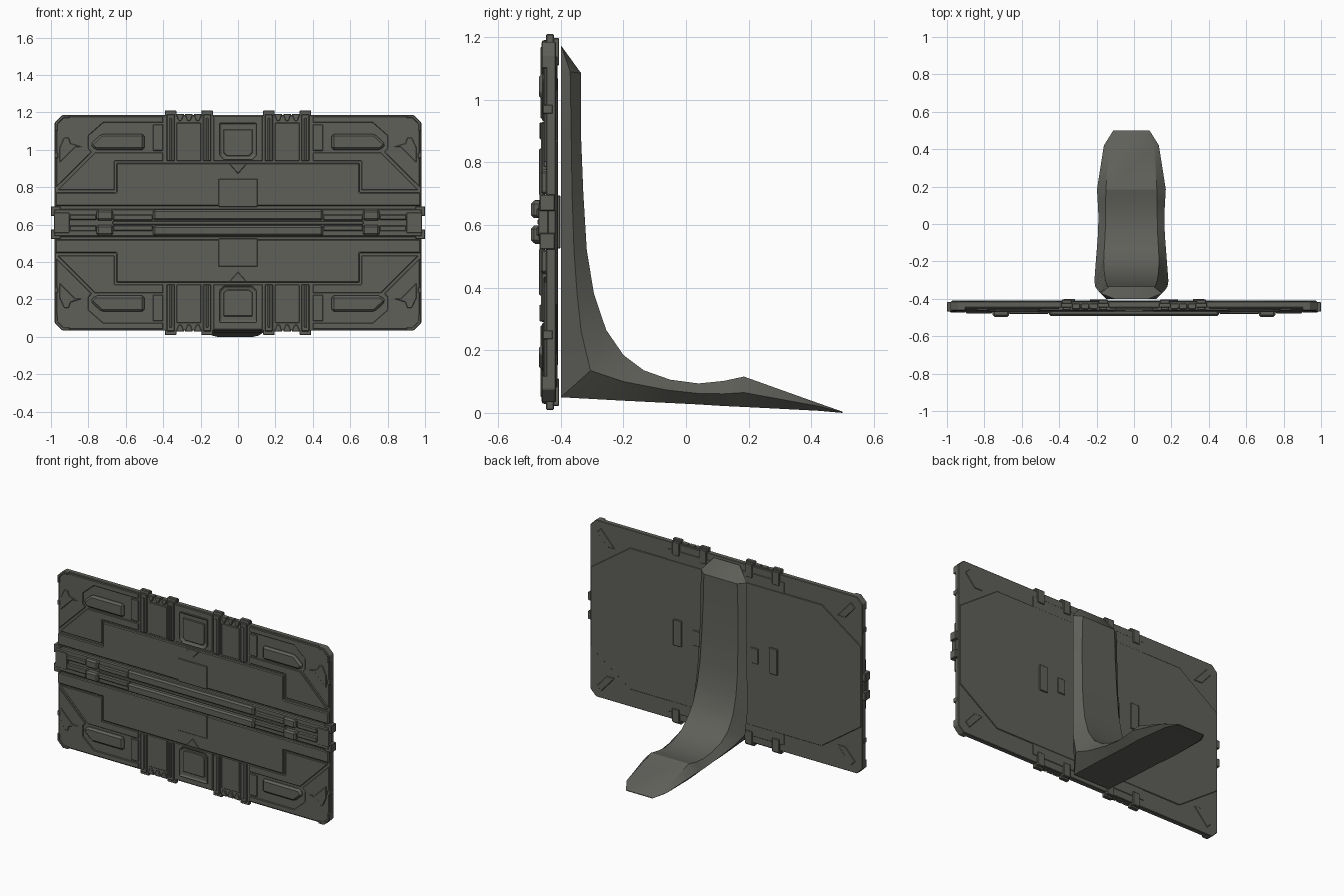
import bpy, bmesh, math

MID = 0.61   # height of the panel's horizontal symmetry line
grey = bpy.data.materials.new("dark olive grey")
grey.diffuse_color = (0.115, 0.117, 0.102, 1)


def finish(name, bm, bevel=0.0, smooth=False):
    bmesh.ops.recalc_face_normals(bm, faces=bm.faces[:])
    me = bpy.data.meshes.new(name)
    bm.to_mesh(me)
    bm.free()
    me.materials.append(grey)
    ob = bpy.data.objects.new(name, me)
    bpy.context.collection.objects.link(ob)
    if bevel:
        m = ob.modifiers.new("edge chamfer", 'BEVEL')
        m.width, m.segments, m.limit_method = bevel, 1, 'ANGLE'
    if smooth:
        bpy.context.view_layer.objects.active = ob
        ob.select_set(True)
        bpy.ops.object.shade_smooth_by_angle(angle=math.radians(28))
        ob.select_set(False)
    return ob


def plate(name, pts, y0, y1, mx=False, mz=False, bevel=0.003, recess=None):
    """Extrude an (x, height above MID) outline from y0 (front) to y1, with mirrored copies."""
    bm = bmesh.new()
    fronts = []
    for sx in ((1, -1) if mx else (1,)):
        for sz in ((1, -1) if mz else (1,)):
            f = [bm.verts.new((sx * x, y0, MID + sz * v)) for x, v in pts]
            b = [bm.verts.new((sx * x, y1, MID + sz * v)) for x, v in pts]
            fronts.append(bm.faces.new(f))
            bm.faces.new(b[::-1])
            for i in range(len(pts)):
                j = (i + 1) % len(pts)
                bm.faces.new((f[i], b[i], b[j], f[j]))
    bmesh.ops.recalc_face_normals(bm, faces=bm.faces[:])
    if recess:   # sunken centre: (rim width, depth)
        bmesh.ops.inset_individual(bm, faces=fronts, thickness=recess[0])
        bmesh.ops.translate(bm, verts=list({v for f in fronts for v in f.verts}),
                            vec=(0, recess[1], 0))
    return finish(name, bm, bevel)


def rect(x0, x1, v0, v1):
    return [(x0, v0), (x1, v0), (x1, v1), (x0, v1)]


# ---- Panel core and rear octagonal cover
plate("panel_core", [(-.98, -.535), (-.94, -.575), (.94, -.575), (.98, -.535),
                     (.98, .535), (.94, .575), (-.94, .575), (-.98, .535)], -.447, -.415)
plate("rear_cover", [(-.975, -.26), (-.69, -.46), (.69, -.46), (.975, -.26),
                     (.975, .26), (.69, .46), (-.69, .46), (-.975, .26)], -.417, -.409)
plate("rear_cover_step", rect(-.42, .42, .45, .53), -.417, -.411, mz=True)
plate("rear_corner_rib", [(.80, .42), (.86, .42), (.93, .50), (.90, .53)],
      -.417, -.411, True, True)
plate("rear_large_slot", rect(.315, .375, -.085, .085), -.415, -.401, True,
      recess=(.012, -.006))
plate("rear_small_slot", rect(.18, .235, -.05, .05), -.415, -.403, True,
      recess=(.012, -.006))

# ---- Front plates
plate("stepped_plate", [(-.975, .09), (.975, .09), (.975, .162), (.65, .162), (.65, .32),
                        (-.65, .32), (-.65, .162), (-.975, .162)], -.464, -.44, mz=True,
      bevel=.005)
plate("corner_inner_plate", [(.40, .33), (.66, .33), (.66, .175), (.965, .175),
                             (.765, .375), (.40, .375)], -.455, -.44, True, True)
plate("corner_outer_plate", [(.972, .19), (.972, .53), (.935, .568), (.40, .568), (.40, .535),
                             (.72, .535), (.80, .465), (.80, .40), (.782, .378)],
      -.455, -.44, True, True)
plate("corner_side_plate", rect(.40, .455, .385, .525), -.455, -.44, True, True)
plate("corner_wedge", [(.50, .39), (.765, .39), (.79, .42), (.73, .475), (.50, .475)],
      -.470, -.44, True, True, bevel=.012)
plate("corner_strut", [(.83, .405), (.87, .405), (.955, .32), (.955, .40), (.93, .455),
                       (.905, .455), (.895, .425)], -.460, -.45, True, True)
plate("corner_guard", [(.90, .575), (.94, .575), (.98, .535), (.98, .49), (.965, .49),
                       (.965, .528), (.932, .56), (.90, .56)], -.462, -.42, True, True)
plate("corner_pin", rect(.962, .982, .345, .375), -.459, -.425, True, True)

# ---- Vertical straps with their clips at the panel rim
for x0, x1, tag in ((.140, .190, "inner"), (.335, .385, "outer")):
    plate(tag + "_strap", rect(x0 + .004, x1 - .004, .33, .58), -.460, -.42, True, True)
    plate(tag + "_strap_groove_bar", rect(x0 + .018, x1 - .018, .33, .56), -.465, -.45,
          True, True)
    plate(tag + "_clip", rect(x0 - .006, x1 + .006, .565, .60), -.447, -.422, True, True)
    plate(tag + "_clip_back", rect(x0, x1, .50, .588), -.43, -.405, True, True)
plate("strap_infill", rect(.197, .328, .33, .535), -.452, -.44, True, True)
for x in (.215, .2625, .31):
    plate("rim_tooth", [(x - .022, .582), (x + .022, .582), (x + .008, .545), (x - .008, .545)],
          -.456, -.425, True, True)

# ---- Centre boxes, arrows and middle cover
plate("centre_infill", rect(-.132, .132, .33, .57), -.451, -.44, mz=True)
plate("centre_box", [(-.10, .36), (-.075, .335), (.075, .335), (.10, .36),
                     (.10, .535), (-.10, .535)], -.463, -.44, mz=True, recess=(.014, .012))
plate("centre_box_pad", [(-.078, .375), (-.06, .358), (.06, .358), (.078, .375),
                         (.078, .50), (-.078, .50)], -.458, -.445, mz=True)
plate("centre_arrow", [(-.05, .318), (0, .262), (.05, .318)], -.468, -.45, mz=True)
plate("middle_cover", rect(-.105, .105, .085, .235), -.469, -.45, mz=True)

# ---- Horizontal centre bar
plate("bar_bed", rect(-.985, .985, -.075, .075), -.456, -.44)
plate("long_rail", rect(-.985, .985, .028, .075), -.470, -.44, mz=True, bevel=.006)
plate("main_bar", rect(-.455, .455, .014, .070), -.492, -.45, mz=True, bevel=.010)
plate("bar_spine", rect(-.67, .67, -.009, .009), -.474, -.45)
plate("bar_sleeve", rect(.455, .67, .012, .045), -.482, -.45, True, True, bevel=.006)
plate("bar_block", rect(.667, .757, .012, .068), -.496, -.45, True, True, bevel=.010)
plate("outer_sleeve", rect(.757, .90, .014, .045), -.478, -.45, True, True, bevel=.005)
plate("end_block", rect(.90, .985, -.055, .055), -.472, -.44, True)
plate("end_clip", rect(.95, 1.0, .035, .088), -.468, -.418, True, True)

# ---- Stand: hexagonal section lofted up the back and along the foot
# rows: outer(y, z), ridge(y, z), inner(y, z), half widths of outer, ridge and inner
rows = [
    ((-.400, 1.175), (-.398, 1.172), (-.396, 1.169), .090, .096, .090),
    ((-.400, 1.09), (-.370, 1.09), (-.335, 1.085), .135, .165, .120),
    ((-.400, .90), (-.367, .90), (-.336, .90), .135, .167, .125),
    ((-.400, .70), (-.364, .70), (-.328, .70), .135, .170, .130),
    ((-.400, .52), (-.358, .52), (-.317, .52), .135, .176, .135),
    ((-.400, .38), (-.348, .38), (-.294, .38), .135, .184, .140),
    ((-.400, .25), (-.335, .26), (-.255, .265), .135, .193, .145),
    ((-.400, .05), (-.305, .135), (-.200, .185), .130, .198, .148),
    ((-.200, .039), (-.200, .100), (-.135, .136), .135, .190, .145),
    ((-.060, .032), (-.060, .073), (-.050, .106), .135, .179, .140),
    ((.040, .027), (.040, .062), (.040, .094), .135, .176, .138),
    ((.120, .022), (.120, .061), (.120, .102), .138, .180, .138),
    ((.185, .019), (.185, .065), (.185, .116), .140, .184, .136),
    ((.420, .007), (.420, .022), (.420, .032), .125, .147, .120),
    ((.500, .000), (.500, .002), (.500, .004), .094, .097, .094),
]
CX = -.014
bm = bmesh.new()
rings = []
for o, r, i, wo, wr, wi in rows:
    ring = [(-wo, o), (-wr, r), (-wi, i), (wi, i), (wr, r), (wo, o)]
    rings.append([bm.verts.new((CX + x, p[0], p[1])) for x, p in ring])
for a, b in zip(rings, rings[1:]):
    for k in range(6):
        m = (k + 1) % 6
        bm.faces.new((a[k], a[m], b[m], b[k]))
bm.faces.new(rings[0])
bm.faces.new(rings[-1][::-1])
finish("curved_stand", bm, smooth=True)
